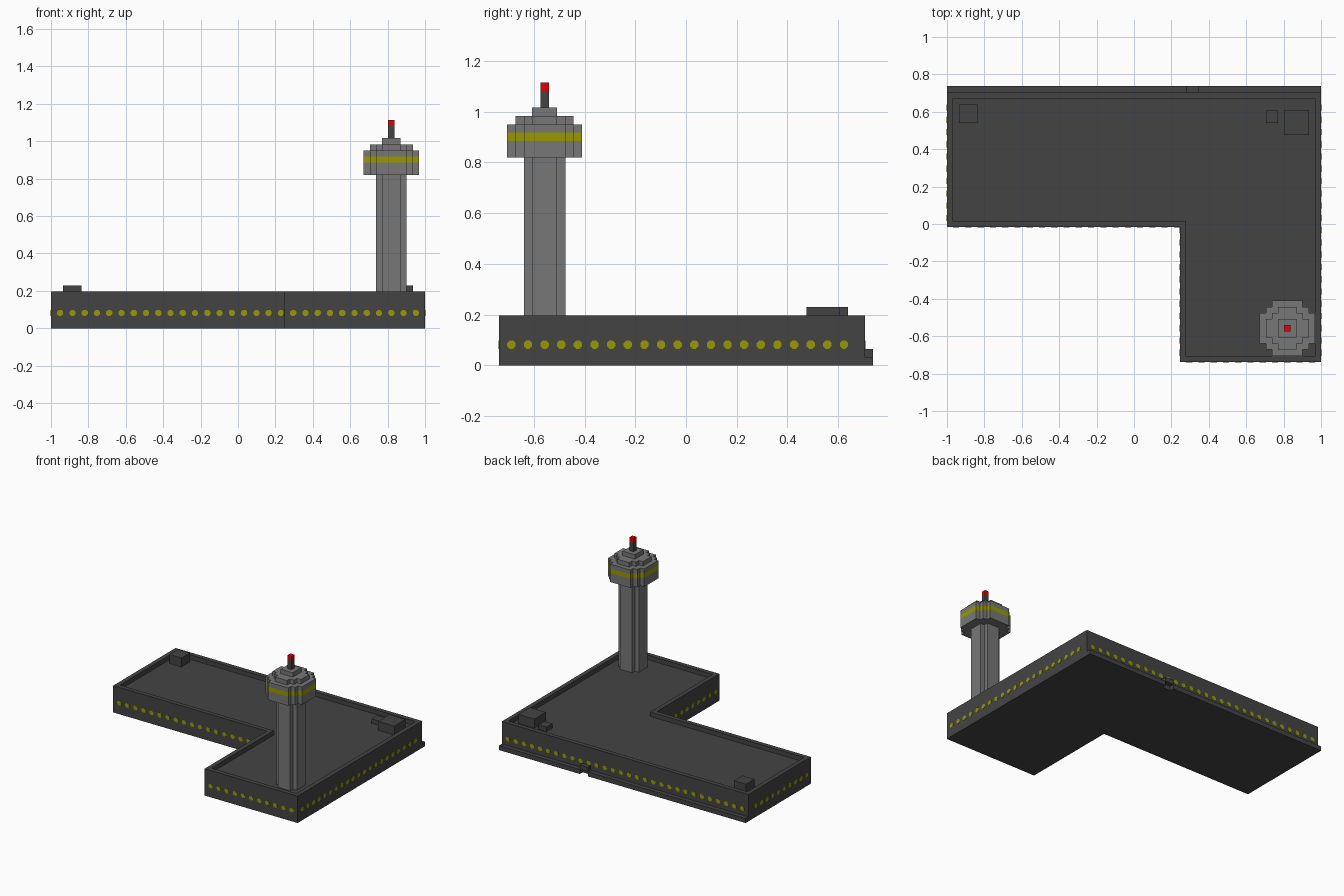
import bpy, bmesh, math
from mathutils import Matrix, Vector

cube = bpy.data.objects.get("Cube")
if cube:
    bpy.data.objects.remove(cube, do_unlink=True)

U = 2 / 61                      # size of one block
OFF = Vector((-30.5, -22.5, 0))  # footprint is 61 x 45 blocks


def make_mat(name, rgb):
    lin = [((c / 255 + 0.055) / 1.055) ** 2.4 if c > 10 else c / 255 / 12.92 for c in rgb]
    m = bpy.data.materials.new(name)
    m.use_nodes = True
    m.diffuse_color = (*lin, 1)
    m.node_tree.nodes["Principled BSDF"].inputs["Base Color"].default_value = (*lin, 1)
    return m


DARK = make_mat("dark grey", (68, 68, 68))
GREY = make_mat("mid grey", (119, 119, 119))
YELLOW = make_mat("window yellow", (153, 153, 0))
RED = make_mat("beacon red", (238, 0, 0))


def finish(name, bm, mats):
    """Convert block units to model units and add the object."""
    bmesh.ops.recalc_face_normals(bm, faces=bm.faces)
    for v in bm.verts:
        v.co = (v.co + OFF) * U
    me = bpy.data.meshes.new(name)
    bm.to_mesh(me)
    bm.free()
    for m in mats:
        me.materials.append(m)
    ob = bpy.data.objects.new(name, me)
    bpy.context.collection.objects.link(ob)
    return ob


def prism(outline, levels):
    """Extrude an outline through the given heights, one material slot per storey."""
    bm = bmesh.new()
    face = bm.faces.new([bm.verts.new((x, y, levels[0])) for x, y in outline])
    bmesh.ops.recalc_face_normals(bm, faces=[face])
    rings = [list(face.verts)]
    for z in levels[1:]:
        rings.append([bm.verts.new((v.co.x, v.co.y, z)) for v in rings[0]])
    n = len(outline)
    for i in range(len(levels) - 1):
        for k in range(n):
            j = (k + 1) % n
            f = bm.faces.new((rings[i][k], rings[i][j], rings[i + 1][j], rings[i + 1][k]))
            f.material_index = i
    top = bm.faces.new(rings[-1])
    top.material_index = len(levels) - 2
    bmesh.ops.recalc_face_normals(bm, faces=bm.faces)
    return bm, top


def box(name, x0, x1, y0, y1, z0, z1, mat):
    bm, _ = prism([(x0, y0), (x1, y0), (x1, y1), (x0, y1)], [z0, z1])
    return finish(name, bm, [mat])


# L-shaped terminal with a parapet around a sunken roof
bm, top = prism([(0, 22), (38, 22), (38, 0), (61, 0), (61, 44), (0, 44)], [0, 6])
bmesh.ops.inset_region(bm, faces=[top], thickness=1, depth=0, use_even_offset=True)
roof = bmesh.ops.extrude_discrete_faces(bm, faces=[top])["faces"][0]
bmesh.ops.translate(bm, verts=roof.verts, vec=(0, 0, -1))
finish("terminal_building", bm, [DARK])

# Rear kerb, open at the door, with a small canopy above the gap
box("kerb_right", 0, 39, 44, 45, 0, 1, DARK)
box("kerb_left", 41, 61, 44, 45, 0, 1, DARK)
box("door_canopy", 39, 41, 44, 45, 1, 2, DARK)

# Rooftop units
box("roof_unit_right", 2, 5, 39, 42, 5, 7, DARK)
box("roof_unit_small", 52, 54, 39, 41, 5, 6, DARK)
box("roof_unit_left", 55, 59, 37, 41, 5, 7, DARK)

# Rows of thin eight-sided window plates on every wall:
# (name, runs along x, fixed coordinate, first block, last block)
WALLS = [
    ("windows_front_wing", True, 0, 39, 59),
    ("windows_front_hall", True, 22, 1, 37),
    ("windows_back", True, 44, 1, 59),
    ("windows_left", False, 61, 1, 41),
    ("windows_right_hall", False, 0, 23, 41),
    ("windows_right_wing", False, 38, 1, 21),
]
for name, along_x, fixed, first, last in WALLS:
    bm = bmesh.new()
    axis = 'X' if along_x else 'Y'
    for i in range(first, last + 1, 2):
        c = (i + 0.5, fixed, 2.5) if along_x else (fixed, i + 0.5, 2.5)
        m = (Matrix.Translation(c) @ Matrix.Rotation(math.pi / 2, 4, axis)
             @ Matrix.Rotation(math.pi / 8, 4, 'Z'))
        r = 0.5 / math.cos(math.pi / 8)
        bmesh.ops.create_cone(bm, cap_ends=True, segments=8, radius1=r, radius2=r,
                              depth=0.12, matrix=m)
    finish(name, bm, [YELLOW])


# Control tower: stepped round outlines made from one quarter turned four times
def stepped(quarter):
    pts = []
    for turn in range(4):
        for x, y in quarter:
            for _ in range(turn):
                x, y = -y, x
            pts.append((55.5 + x, 5.5 + y))
    return pts


TOWER = [
    ("tower_shaft", [(2.5, 1.5), (1.5, 1.5), (1.5, 2.5)], [5, 25], [GREY]),
    ("tower_cab", [(4.5, 2.5), (3.5, 2.5), (3.5, 3.5), (2.5, 3.5), (2.5, 4.5)],
     [25, 27, 28, 29], [GREY, YELLOW, GREY]),
    ("cab_roof", [(3.5, 1.5), (2.5, 1.5), (2.5, 2.5), (1.5, 2.5), (1.5, 3.5)], [29, 30], [GREY]),
    ("cab_roof_top", [(1.5, 1.5)], [30, 31], [GREY]),
    ("mast", [(0.5, 0.5)], [31, 33], [DARK]),
    ("beacon", [(0.5, 0.5)], [33, 34], [RED]),
]
for name, quarter, levels, mats in TOWER:
    bm, _ = prism(stepped(quarter), levels)
    finish(name, bm, mats)
